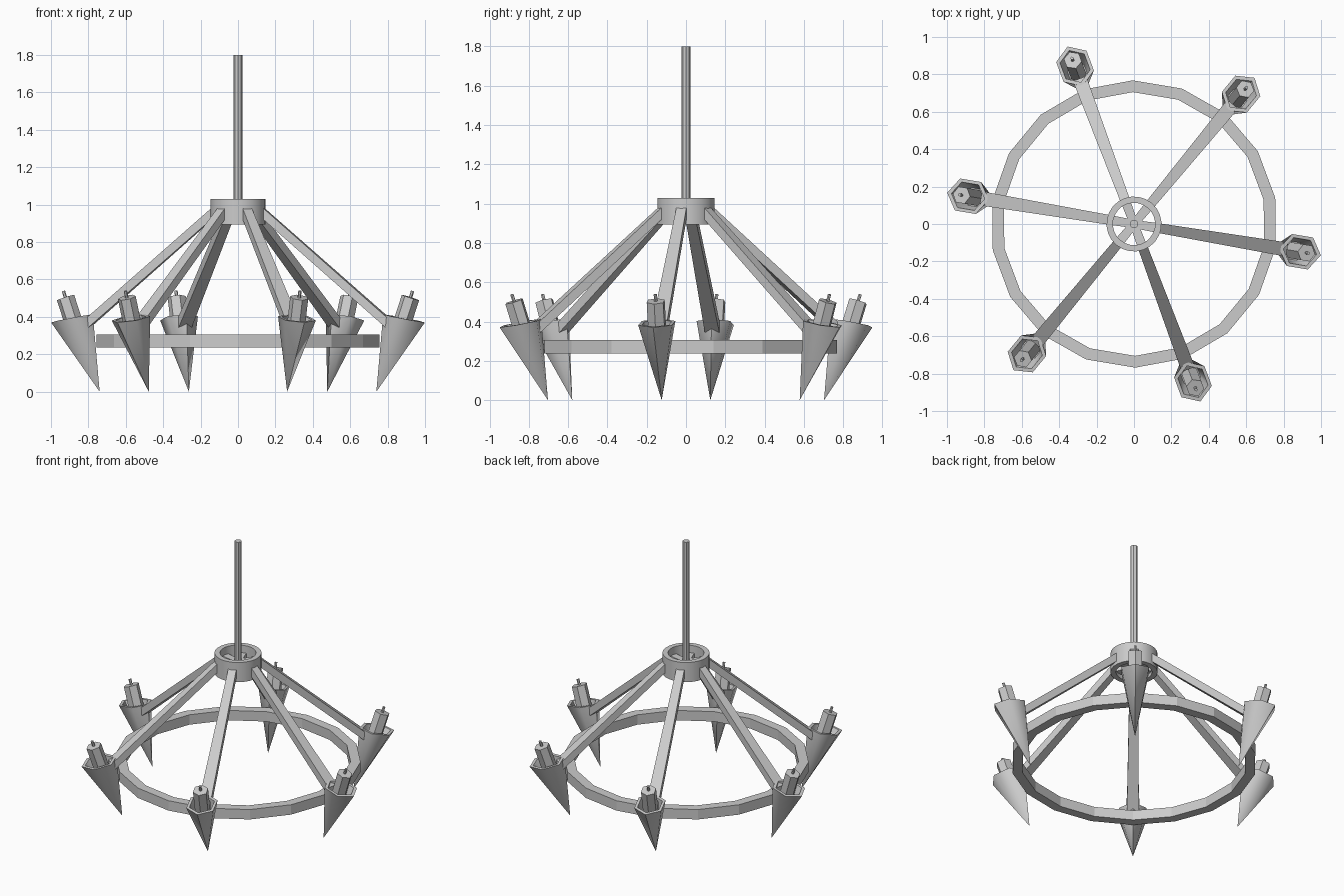
import bpy, bmesh
from math import sin, cos, radians, pi
from mathutils import Vector

if "Cube" in bpy.data.objects:
    bpy.data.objects.remove(bpy.data.objects["Cube"])

START = radians(-9.5)   # heading of the first arm


def make(name, verts, faces, smooth=None):
    me = bpy.data.meshes.new(name)
    me.from_pydata([tuple(v) for v in verts], [], faces)
    bm = bmesh.new()
    bm.from_mesh(me)
    bmesh.ops.recalc_face_normals(bm, faces=bm.faces)
    bm.to_mesh(me)
    bm.free()
    ob = bpy.data.objects.new(name, me)
    bpy.context.collection.objects.link(ob)
    if smooth:
        bpy.ops.object.select_all(action='DESELECT')
        ob.select_set(True)
        bpy.context.view_layer.objects.active = ob
        bpy.ops.object.shade_smooth_by_angle(angle=radians(smooth))
    return ob


def loft(name, loops, closed=False, smooth=None):
    """Join equal loops; cap the ends, or close back to the first loop."""
    n, m = len(loops[0]), len(loops)
    verts = [p for lp in loops for p in lp]
    faces = []
    for i in range(m if closed else m - 1):
        a, b = i * n, ((i + 1) % m) * n
        faces += [(a + j, a + (j + 1) % n, b + (j + 1) % n, b + j) for j in range(n)]
    if not closed:
        faces += [tuple(range(n)), tuple(range((m - 1) * n, m * n))]
    return make(name, verts, faces, smooth)


def circle(r, z, n, start=0.0):
    return [Vector((r * cos(start + 2 * pi * k / n), r * sin(start + 2 * pi * k / n), z))
            for k in range(n)]


def band(name, r_in, r_out, z0, z1, n, smooth=None):
    return loft(name, [circle(r, z, n, START) for r, z in
                       ((r_out, z0), (r_out, z1), (r_in, z1), (r_in, z0))], True, smooth)


def tilted(n, r, centre, axis):
    """Polygon around a leaning axis in the radial (x, z) plane."""
    u = Vector((axis.z, 0, -axis.x))
    v = Vector((0, 1, 0))
    return [centre + r * (cos(2 * pi * k / n) * u + sin(2 * pi * k / n) * v) for k in range(n)]


# central parts
loft("hanging_rod", [circle(0.023, 0.93, 8), circle(0.023, 1.8, 8)])
band("hub_collar", 0.113, 0.147, 0.895, 1.03, 24, 30)
band("lower_ring", 0.705, 0.768, 0.237, 0.305, 18)

for k in range(6):
    parts = []

    # tapering arm, running from the hub centre to the cup
    stations = [(0.0, 0.95, 0.022, 0.025), (0.142, 0.95, 0.026, 0.03), (0.83, 0.352, 0.038, 0.03)]
    parts.append(loft("arm", [[Vector((r, s * w, z + t * h)) for s, t in
                               ((-1, -1), (1, -1), (1, 1), (-1, 1))]
                              for r, z, w, h in stations]))

    # hollow six-sided cone cup with a pointed foot
    def rim(s, r=0.9, z=0.392):
        return [Vector((r + 0.113 * s * cos(pi * j / 3), 0.1 * s * sin(pi * j / 3),
                        z - 0.022 * s * cos(pi * j / 3))) for j in range(6)]
    verts = [Vector((0.75, 0, 0.0))] + rim(1) + rim(0.8) + rim(0.55, 0.86, 0.29)
    faces = [tuple(range(13, 19))]
    for j in range(6):
        i = (j + 1) % 6
        faces.append((0, 1 + j, 1 + i))
        faces += [(a + j, a + i, a + 6 + i, a + 6 + j) for a in (1, 7)]
    parts.append(make("candle_cup", verts, faces, 62))

    # leaning candle and its wick
    axis = Vector((0.31, 0, 0.95)).normalized()
    base = Vector((0.862, 0, 0.28))
    parts.append(loft("candle", [tilted(6, 0.049, base + axis * d, axis) for d in (0, 0.235)]))
    parts.append(loft("wick", [tilted(6, 0.009, base + axis * d, axis) for d in (0.22, 0.272)]))

    for ob in parts:
        ob.rotation_euler.z = START + k * pi / 3
